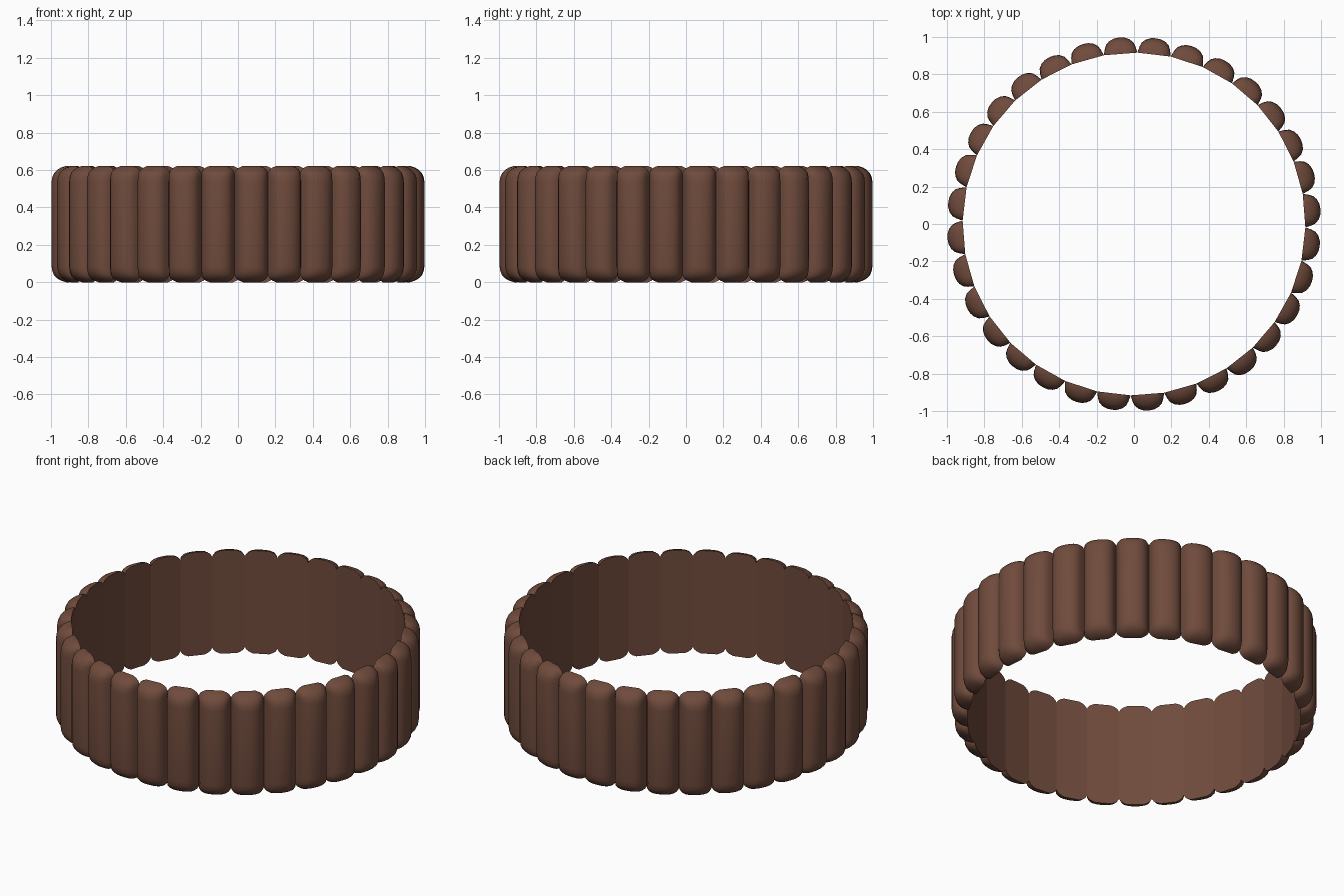
import bpy, bmesh
from math import pi, sin, cos, tan, radians
from mathutils import Matrix, Vector

if "Cube" in bpy.data.objects:
    bpy.data.objects.remove(bpy.data.objects["Cube"])

COUNT = 32
INNER = 0.912          # distance of the flat inner faces from the axis
HEIGHT = 0.622
HALF_W = INNER * tan(pi / COUNT)

brown = bpy.data.materials.new("brown")
brown.diffuse_color = (0.16, 0.07, 0.045, 1)
brown.use_nodes = True
brown.node_tree.nodes["Principled BSDF"].inputs["Base Color"].default_value = brown.diffuse_color

# Half cross-section of one bead: (sideways, outward), flank then dome
half = [(HALF_W, 0.0), (0.082, 0.034), (0.073, 0.056), (0.054, 0.074), (0.028, 0.085)]
section = half + [(0.0, 0.088)] + [(-s, d) for s, d in reversed(half)]

# Rounded end: (inset from the end, width scale, depth scale)
end = [(0.0, 0.5, 0.12), (0.009, 0.74, 0.42), (0.02, 0.9, 0.64),
       (0.036, 1.0, 0.83), (0.058, 1.0, 0.95), (0.085, 1.0, 1.0)]
levels = [(z, w, d) for z, w, d in end] + [(HEIGHT - z, w, d) for z, w, d in reversed(end)]


def add_bead(bm, angle):
    turn = Matrix.Rotation(angle, 3, 'Z')
    rings = [[bm.verts.new(turn @ Vector((INNER + d * ds, s * ws, z))) for s, d in section]
             for z, ws, ds in levels]
    n = len(section)
    for low, high in zip(rings, rings[1:]):
        for i in range(n):
            j = (i + 1) % n
            bm.faces.new((low[i], low[j], high[j], high[i]))
    bm.faces.new(rings[0][::-1])
    bm.faces.new(rings[-1])


# Ring of beads
bm = bmesh.new()
for k in range(COUNT):
    add_bead(bm, radians(4.5) + 2 * pi * k / COUNT)
bmesh.ops.recalc_face_normals(bm, faces=bm.faces)
mesh = bpy.data.meshes.new("beaded_band")
bm.to_mesh(mesh)
bm.free()
band = bpy.data.objects.new("beaded_band", mesh)
bpy.context.collection.objects.link(band)
mesh.materials.append(brown)

bpy.context.view_layer.objects.active = band
band.select_set(True)
bpy.ops.object.shade_smooth_by_angle(angle=radians(35))
